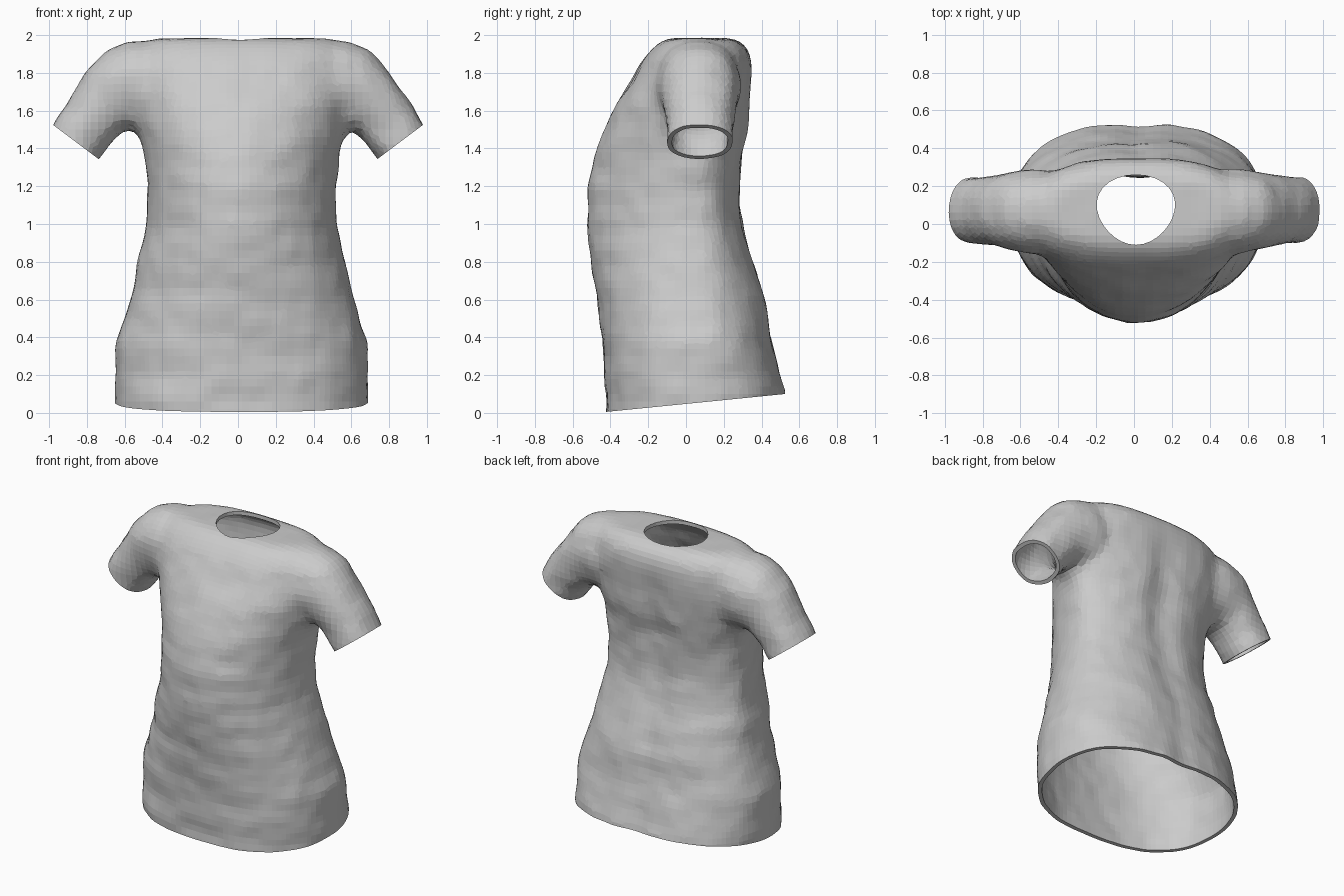
import bpy, bmesh
from math import sin, cos, tau, atan2, exp, atan
from mathutils import Vector, noise

old = bpy.data.objects.get("Cube")
if old:
    bpy.data.objects.remove(old, do_unlink=True)

cloth = bpy.data.materials.new("grey_cloth")
cloth.use_nodes = True
GREY = (0.6, 0.6, 0.6, 1)
cloth.diffuse_color = GREY
cloth.node_tree.nodes["Principled BSDF"].inputs["Base Color"].default_value = GREY


def finish(name, bm):
    bmesh.ops.recalc_face_normals(bm, faces=bm.faces)
    mesh = bpy.data.meshes.new(name)
    bm.to_mesh(mesh)
    bm.free()
    ob = bpy.data.objects.new(name, mesh)
    bpy.context.collection.objects.link(ob)
    return ob


def loft(bm, rings):
    """Skin a list of closed point rings and cap both ends."""
    rows = [[bm.verts.new(p) for p in ring] for ring in rings]
    for a, b in zip(rows, rows[1:]):
        for i in range(len(a)):
            j = (i + 1) % len(a)
            bm.faces.new((a[i], a[j], b[j], b[i]))
    bm.faces.new(rows[0])
    bm.faces.new(rows[-1])


def power(v, n):
    return (abs(v) ** (2 / n)) * (1 if v > 0 else -1)


def apply(ob, kind, **settings):
    mod = ob.modifiers.new(kind.lower(), kind)
    for key, value in settings.items():
        setattr(mod, key, value)
    bpy.context.view_layer.objects.active = ob
    bpy.ops.object.modifier_apply(modifier=mod.name)


def carve(ob, cutter):
    apply(ob, "BOOLEAN", operation="DIFFERENCE", solver="EXACT", object=cutter)
    bpy.data.objects.remove(cutter, do_unlink=True)


# Torso: height, half width, front y, back y, roundness, spine groove
TORSO = [
    (-0.15, .66, -.42, .53, 2.4, .02), (0.12, .67, -.43, .53, 2.4, .02),
    (0.38, .665, -.44, .46, 2.3, .02), (0.60, .59, -.475, .43, 2.2, .02),
    (0.80, .555, -.50, .37, 2.1, .03), (1.00, .505, -.525, .31, 2.0, .03),
    (1.20, .50, -.52, .30, 2.0, .04), (1.36, .515, -.485, .315, 2.0, .04),
    (1.50, .55, -.435, .34, 2.1, .04), (1.62, .57, -.375, .35, 2.2, .03),
    (1.75, .57, -.30, .355, 2.4, .02), (1.87, .56, -.23, .35, 2.6, 0),
    (1.94, .54, -.17, .32, 2.6, 0), (1.985, .47, -.10, .26, 2.5, 0),
]


def torso_ring(z, half, front, back, n, groove, mid=0.06):
    ring = []
    for i in range(64):
        a = tau * i / 64
        x, s = half * power(cos(a), n), power(sin(a), n)
        y = mid + s * ((back - mid) if s > 0 else (mid - front))
        if s > 0:
            y -= groove * exp(-(x / 0.1) ** 2)
        ring.append((x + 0.02, y, z))
    return ring


# Sleeves: top x, top z, bottom x, bottom z, front y, back y
SLEEVE = [
    (.30, 1.96, .30, 1.50, -.15, .27), (.57, 1.975, .50, 1.49, -.16, .29),
    (.70, 1.925, .57, 1.50, -.14, .28), (.80, 1.81, .63, 1.47, -.12, .265),
    (.90, 1.66, .685, 1.41, -.11, .255), (.98, 1.525, .74, 1.345, -.105, .25),
    (1.07, 1.405, .83, 1.225, -.10, .245),
]


def sleeve_ring(side, tx, tz, bx, bz, front, back):
    top, low = Vector((tx, 0, tz)), Vector((bx, 0, bz))
    ring = []
    for i in range(32):
        a = tau * i / 32
        p = (top + low) / 2 + (top - low) / 2 * power(cos(a), 2.2)
        ring.append((side * p.x, (front + back) / 2 + (back - front) / 2 * power(sin(a), 2.2), p.z))
    return ring


bm = bmesh.new()
loft(bm, [torso_ring(*row) for row in TORSO])
for side in (1, -1):
    loft(bm, [sleeve_ring(side, *row) for row in SLEEVE])
shirt = finish("shirt", bm)

# Fuse the parts into one skin, then soften and wrinkle it
apply(shirt, "REMESH", mode="VOXEL", voxel_size=0.04)
apply(shirt, "SMOOTH", factor=0.5, iterations=4)
for v in shirt.data.vertices:
    p = v.co
    fold = noise.noise(Vector((p.x * 2.5, p.y * 2.5, p.z * 7)))
    crease = noise.noise(p * 9)
    v.co = p + v.normal * (0.009 * fold + 0.006 * crease) * (0.4 if p.z > 1.85 else 1)

# Hollow inside
lining = shirt.copy()
lining.data = shirt.data.copy()
bpy.context.collection.objects.link(lining)
apply(lining, "DISPLACE", strength=-0.025, mid_level=0)
carve(shirt, lining)


def box(center, size, tilt_x=0, tilt_y=0):
    bpy.ops.mesh.primitive_cube_add(size=1, location=center, rotation=(tilt_x, tilt_y, 0))
    ob = bpy.context.object
    ob.scale = size
    bpy.context.view_layer.update()
    return ob


# Hem and sleeve openings
carve(shirt, box((0, 0.05, -0.45), (3, 3, 1), tilt_x=atan(0.1)))
for side in (1, -1):
    carve(shirt, box((side * 1.01, 0.07, 1.235), (0.5, 1, 0.5), tilt_y=-side * atan2(0.6, 0.8)))

# Neck opening, wider toward the back
bm = bmesh.new()
loft(bm, [[(0.01 + 0.205 * cos(a) * (1 + 0.15 * sin(a)), 0.075 + 0.185 * sin(a), z)
           for a in (tau * i / 28 for i in range(28))] for z in (1.75, 2.2)])
carve(shirt, finish("neck_cutter", bm))

shirt.data.materials.clear()
shirt.data.materials.append(cloth)
for p in shirt.data.polygons:
    p.use_smooth = False
    p.material_index = 0
